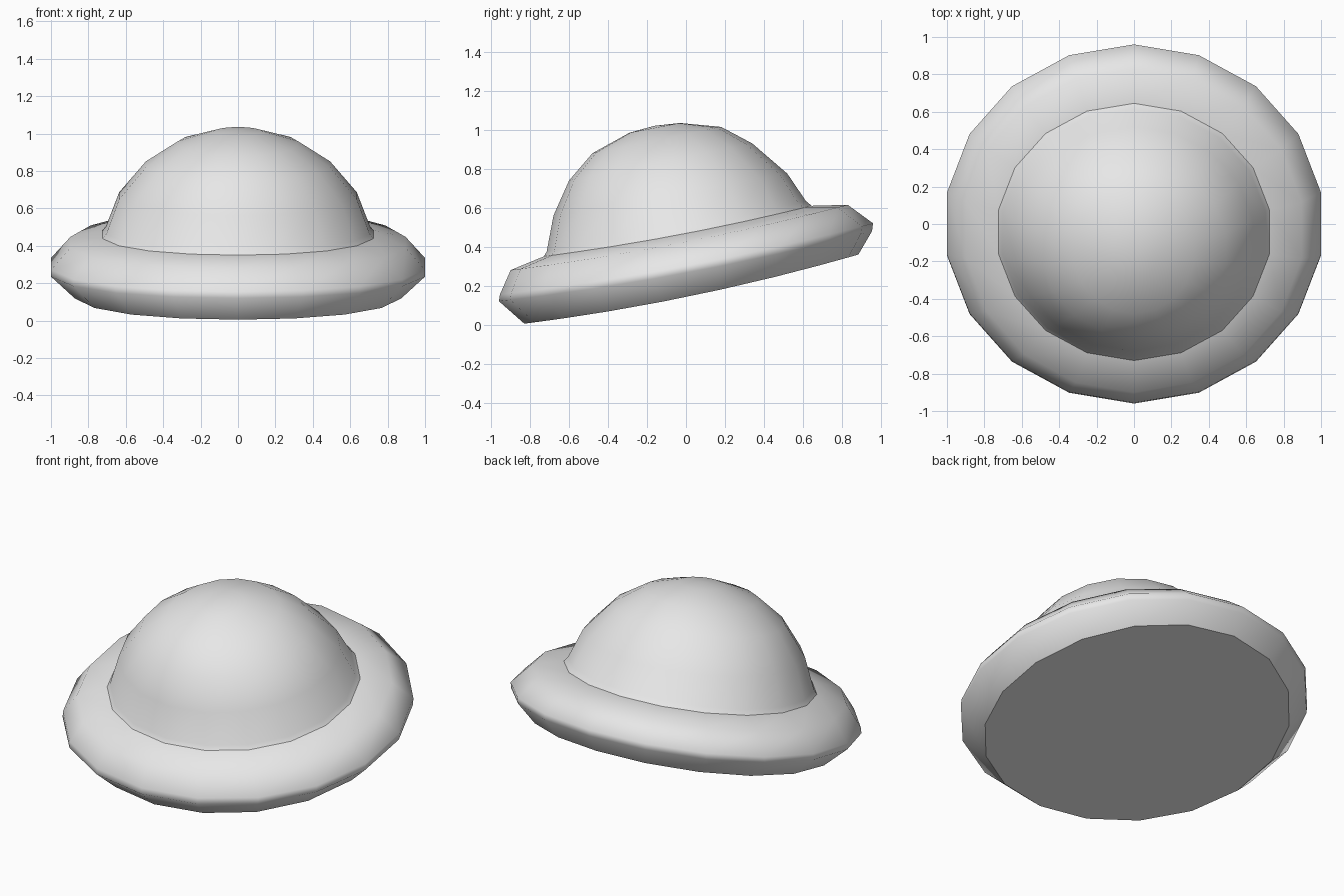
import bpy, bmesh
from math import sin, cos, tau

cube = bpy.data.objects.get("Cube")
if cube:
    bpy.data.objects.remove(cube, do_unlink=True)

SIDES = 18

felt = bpy.data.materials.new("light grey felt")
felt.use_nodes = True
GREY = (0.8, 0.8, 0.8, 1)
felt.diffuse_color = GREY
felt.node_tree.nodes["Principled BSDF"].inputs["Base Color"].default_value = GREY


def tilted_loft(name, rings, cap_start=False, apex=None):
    """Skin tilted rings: front y, front z, back y, back z, half width, sag at the sides."""
    bm = bmesh.new()
    loops = []
    for fy, fz, by, bz, width, sag in rings:
        loop = []
        for i in range(SIDES):
            a = tau * i / SIDES
            c, s = cos(a), sin(a)
            y = (fy + by) / 2 - c * (by - fy) / 2
            z = (fz + bz) / 2 - c * (bz - fz) / 2 - sag * s * s
            loop.append(bm.verts.new((width * s, y, z)))
        loops.append(loop)
    for lo, hi in zip(loops, loops[1:]):
        for i in range(SIDES):
            j = (i + 1) % SIDES
            bm.faces.new((lo[i], lo[j], hi[j], hi[i])).smooth = True
    if apex:
        tip = bm.verts.new(apex)
        for i in range(SIDES):
            bm.faces.new((loops[-1][i], loops[-1][(i + 1) % SIDES], tip)).smooth = True
    if cap_start:
        bm.faces.new(loops[0][::-1]).smooth = False
    me = bpy.data.meshes.new(name)
    bm.to_mesh(me)
    bm.free()
    me.materials.append(felt)
    ob = bpy.data.objects.new(name, me)
    bpy.context.collection.objects.link(ob)
    return ob


# Brim: flat underside, rounded rim, top surface running in to the crown
tilted_loft("brim", [
    (-0.83, 0.005, 0.885, 0.36, 0.885, 0.035),
    (-0.96, 0.12, 0.955, 0.48, 1.015, 0.035),
    (-0.955, 0.155, 0.96, 0.52, 1.015, 0.035),
    (-0.90, 0.28, 0.83, 0.615, 0.91, 0.03),
    (-0.73, 0.35, 0.645, 0.61, 0.735, 0.02),
], cap_start=True)

# Crown: round dome leaning forward with the brim
tilted_loft("crown", [
    (-0.73, 0.35, 0.645, 0.61, 0.735, 0.02),
    (-0.715, 0.375, 0.615, 0.635, 0.715, 0.02),
    (-0.68, 0.56, 0.52, 0.775, 0.645, 0),
    (-0.60, 0.74, 0.34, 0.93, 0.50, 0),
    (-0.48, 0.88, 0.18, 1.015, 0.325, 0),
    (-0.29, 0.985, -0.03, 1.035, 0.13, 0),
], apex=(0, -0.165, 1.02))
